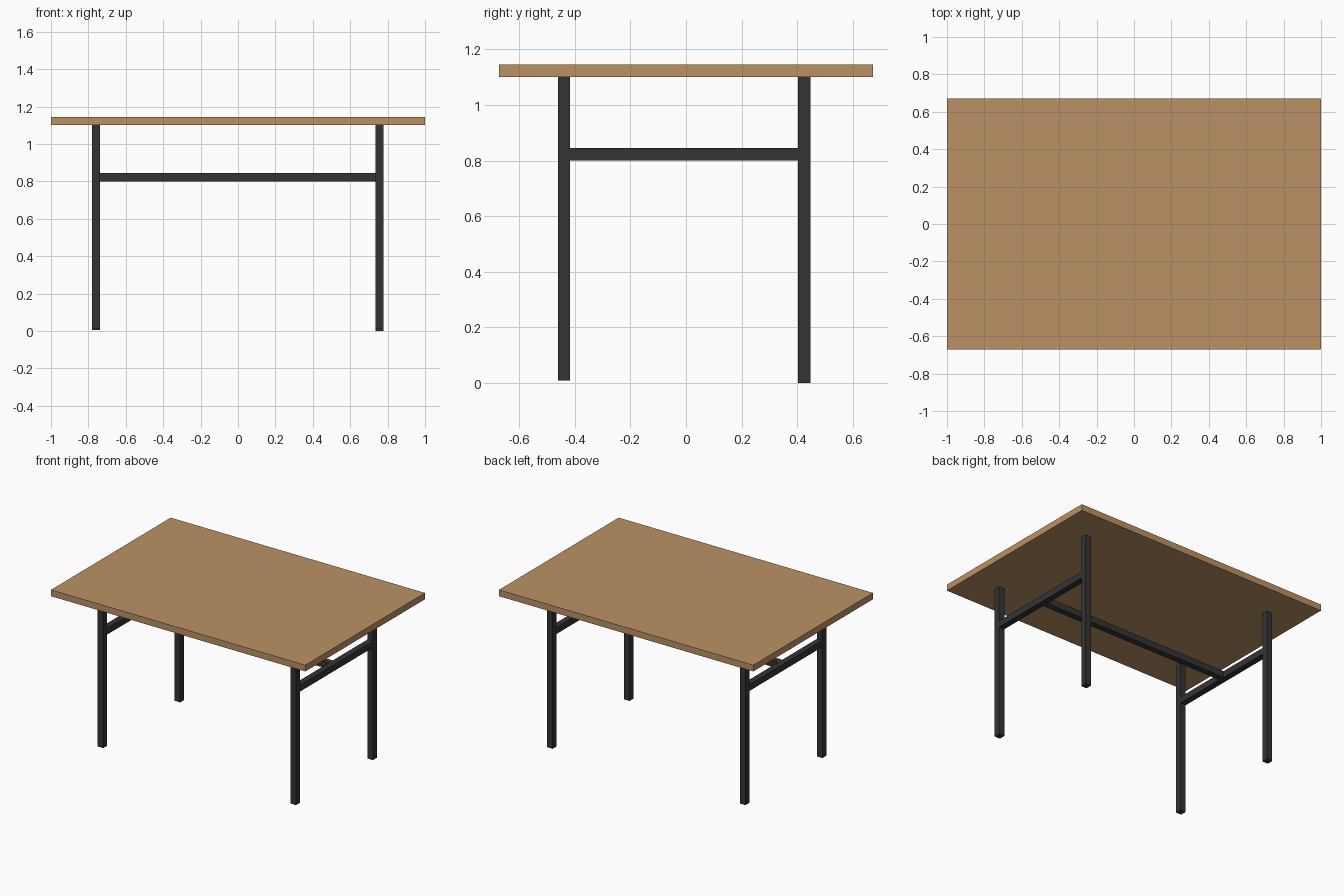
import bpy

if "Cube" in bpy.data.objects:
    bpy.data.objects.remove(bpy.data.objects["Cube"])


def material(name, rgb):
    m = bpy.data.materials.new(name)
    m.diffuse_color = (*rgb, 1.0)
    m.use_nodes = True
    m.node_tree.nodes["Principled BSDF"].inputs["Base Color"].default_value = m.diffuse_color
    return m


wood = material("tan wood", (0.503, 0.283, 0.130))
metal = material("dark grey metal", (0.034, 0.034, 0.034))


def box(name, lo, hi, mat):
    """Axis-aligned box between two opposite corners."""
    bpy.ops.mesh.primitive_cube_add(
        size=1, location=[(a + b) / 2 for a, b in zip(lo, hi)])
    o = bpy.context.object
    o.name = name
    o.scale = [b - a for a, b in zip(lo, hi)]
    bpy.ops.object.transform_apply(location=False, rotation=False, scale=True)
    o.data.materials.append(mat)
    return o


TOP_Z = 1.10                       # underside of the table top
H = 0.022                          # half the width of a bar
LEFT, RIGHT = -0.759, 0.757        # leg centre lines
FRONT, BACK = -0.439, 0.425
RAIL = (0.80, 0.845)               # stretcher heights

# Table top
box("table_top", (-1, -0.672, TOP_Z), (1, 0.672, 1.145), wood)

# Four legs, the feet ending at slightly different heights
for name, x, y, z in (("front_left_leg", LEFT, FRONT, 0.01),
                      ("front_right_leg", RIGHT, FRONT, 0.01),
                      ("back_left_leg", LEFT, BACK, 0.005),
                      ("back_right_leg", RIGHT, BACK, 0.0)):
    box(name, (x - H, y - H, z), (x + H, y + H, TOP_Z), metal)

# Side stretchers between front and back legs
for name, x in (("left_stretcher", LEFT), ("right_stretcher", RIGHT)):
    box(name, (x - H, FRONT + H, RAIL[0]), (x + H, BACK - H, RAIL[1]), metal)

# Long stretcher joining the two sides
mid = (FRONT + BACK) / 2
box("long_stretcher", (LEFT + H, mid - H, RAIL[0]),
    (RIGHT - H, mid + H, RAIL[1]), metal)
